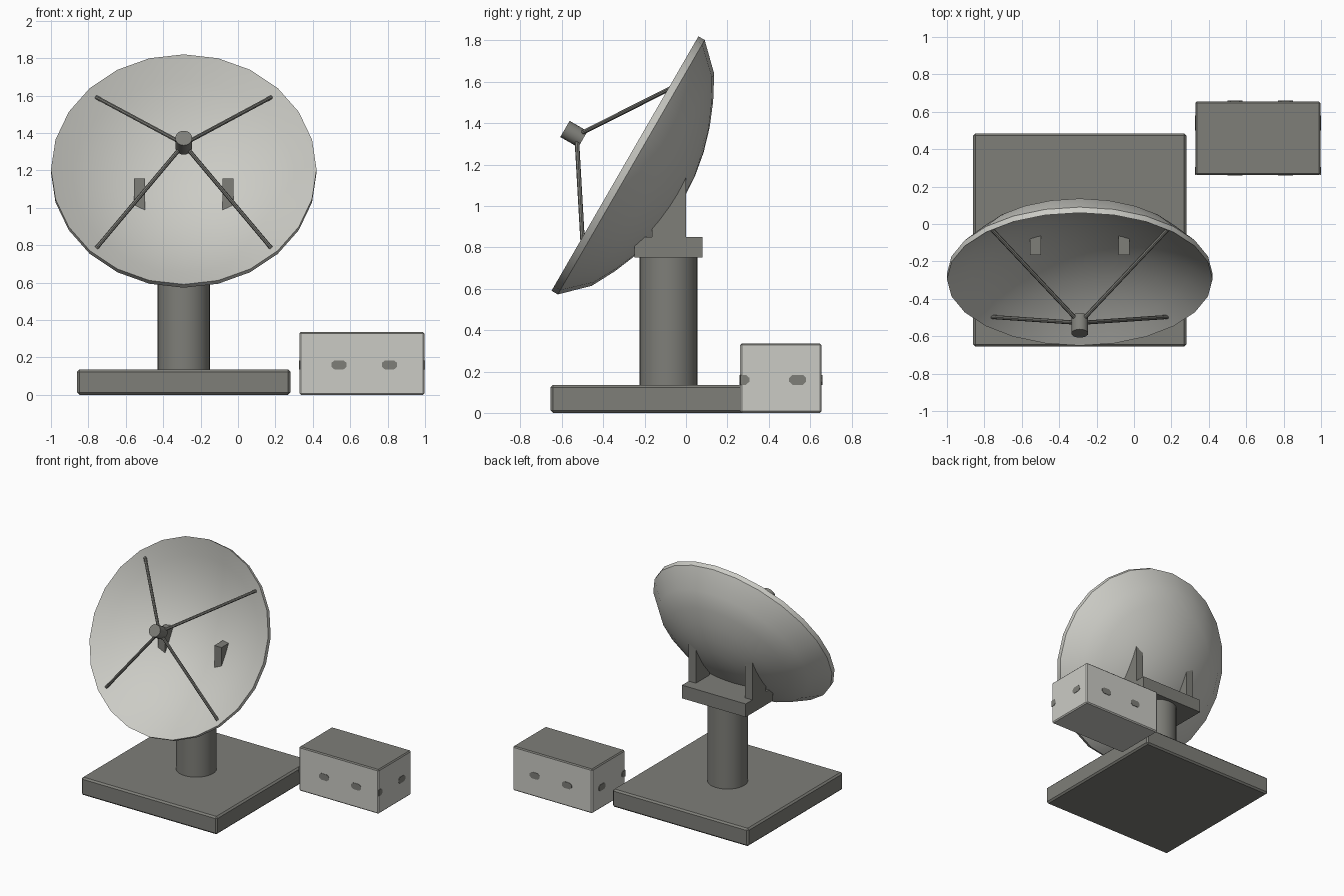
import bpy, bmesh, math
from mathutils import Matrix, Vector

cube = bpy.data.objects.get("Cube")
if cube:
    bpy.data.objects.remove(cube, do_unlink=True)


def material(name, rgb):
    m = bpy.data.materials.new(name)
    m.use_nodes = True
    m.diffuse_color = (*rgb, 1)
    bsdf = next(n for n in m.node_tree.nodes if n.type == 'BSDF_PRINCIPLED')
    bsdf.inputs["Base Color"].default_value = (*rgb, 1)
    return m


LIGHT = material("pale grey paint", (0.60, 0.60, 0.56))
DARK = material("dark grey metal", (0.21, 0.21, 0.19))


def finish(bm, name, mats, smooth=False):
    bmesh.ops.recalc_face_normals(bm, faces=bm.faces)
    mesh = bpy.data.meshes.new(name)
    bm.to_mesh(mesh)
    bm.free()
    for m in mats:
        mesh.materials.append(m)
    ob = bpy.data.objects.new(name, mesh)
    bpy.context.collection.objects.link(ob)
    if smooth:
        bpy.ops.object.select_all(action='DESELECT')
        ob.select_set(True)
        bpy.context.view_layer.objects.active = ob
        bpy.ops.object.shade_smooth_by_angle(angle=math.radians(30))
    return ob


def box(name, lo, hi, bevel=0, mats=(DARK,)):
    lo, hi = Vector(lo), Vector(hi)
    bm = bmesh.new()
    m = Matrix.Translation((lo + hi) / 2) @ Matrix.Diagonal((*(hi - lo), 1))
    bmesh.ops.create_cube(bm, size=1, matrix=m)
    if bevel:
        bmesh.ops.bevel(bm, geom=bm.edges[:], offset=bevel, segments=1, affect='EDGES')
    bm.normal_update()
    if len(mats) > 1:  # upward faces take the second colour
        for f in bm.faces:
            f.material_index = int(f.normal.z > 0.3)
    return finish(bm, name, mats)


def rod(name, a, b, radius, sides):
    a, b = Vector(a), Vector(b)
    d = b - a
    bm = bmesh.new()
    m = Matrix.Translation((a + b) / 2) @ d.to_track_quat('Z', 'Y').to_matrix().to_4x4()
    bmesh.ops.create_cone(bm, cap_ends=True, segments=sides, radius1=radius,
                          radius2=radius, depth=d.length, matrix=m)
    return finish(bm, name, (DARK,), True)


# Pedestal: slab, column, platform and the two dish brackets
CX, CY = -0.29, -0.085
box("base_slab", (CX - 0.57, CY - 0.57, 0), (CX + 0.57, CY + 0.57, 0.135), 0.012)
rod("column", (CX, CY, 0.13), (CX, CY, 0.76), 0.14, 32)
box("platform", (CX - 0.267, -0.25, 0.75), (CX + 0.267, 0.08, 0.85))
for side, label in ((-1, "right"), (1, "left")):
    x = CX + side * 0.237
    box(label + "_bracket", (x - 0.03, -0.165, 0.84), (x + 0.03, 0, 1.155))

# Dish: closed profile spun about its tilted axis, local z pointing forward
TILT = Matrix.Translation((CX, -0.295, 1.205)) @ Matrix.Rotation(math.radians(60), 4, 'X')
R, RINGS, SIDES = 0.71, 6, 24


def bowl(r):
    return -0.25 * (1 - (r / R) ** 2)


radii = [R * i / RINGS for i in range(RINGS + 1)]
inner = [(r, bowl(r)) for r in radii]
outer = [(r, bowl(r) - (0.035 if r == radii[-1] else 0.08)) for r in reversed(radii)]
bm = bmesh.new()
verts = [bm.verts.new((0, r, z)) for r, z in inner + outer]
edges = [bm.edges.new(pair) for pair in zip(verts, verts[1:])]
bmesh.ops.spin(bm, geom=verts + edges, cent=(0, 0, 0), axis=(0, 0, 1),
               angle=math.tau, steps=SIDES, use_duplicate=False)
bmesh.ops.remove_doubles(bm, verts=bm.verts, dist=0.0005)
bmesh.ops.transform(bm, matrix=TILT, verts=bm.verts)
finish(bm, "dish", (LIGHT,), True)

# Feed horn on four struts
rod("feed_horn", TILT @ Vector((0, 0, 0.235)), TILT @ Vector((0, 0, 0.335)), 0.045, 20)
for sx, xn in ((-1, "right"), (1, "left")):
    for sy, yn in ((-1, "lower"), (1, "upper")):
        foot = TILT @ Vector((sx * 0.467, sy * 0.465, -0.035))
        rod(f"{yn}_{xn}_strut", TILT @ Vector((0, 0, 0.27)), foot, 0.011, 8)

# Equipment cabinet with a dark lid
X0, X1, Y0, Y1, TOP = 0.328, 0.996, 0.262, 0.656, 0.335
box("cabinet", (X0, Y0, 0), (X1, Y1, TOP), 0.008, (LIGHT, DARK))


def vent(name, axis, where, centre):
    """Thin eight-sided plate on a cabinet wall, trimmed at the wall's end."""
    bm = bmesh.new()
    ring = []
    for u, v in ((-1, -.4), (-.6, -1), (.6, -1), (1, -.4), (1, .4), (.6, 1), (-.6, 1), (-1, .4)):
        s, z = centre + u * 0.041, 0.16 + v * 0.024
        if axis == 'X':
            co = (where - 0.003, max(s, Y0 + 0.001), z)
        else:
            co = (s, where - 0.003, z)
        ring.append(bm.verts.new(co))
    face = bm.faces.new(ring)
    out = bmesh.ops.extrude_face_region(bm, geom=[face])
    shift = (0.006, 0, 0) if axis == 'X' else (0, 0.006, 0)
    bmesh.ops.translate(bm, vec=shift, verts=[g for g in out["geom"] if isinstance(g, bmesh.types.BMVert)])
    finish(bm, name, (DARK,))


for i in (0, 1):
    for wall, y in (("front", Y0), ("back", Y1)):
        vent(f"{wall}_vent_{i + 1}", 'Y', y, 0.54 + 0.27 * i)
    for wall, x in (("right", X0), ("left", X1)):
        vent(f"{wall}_vent_{i + 1}", 'X', x, 0.265 + 0.275 * i)
